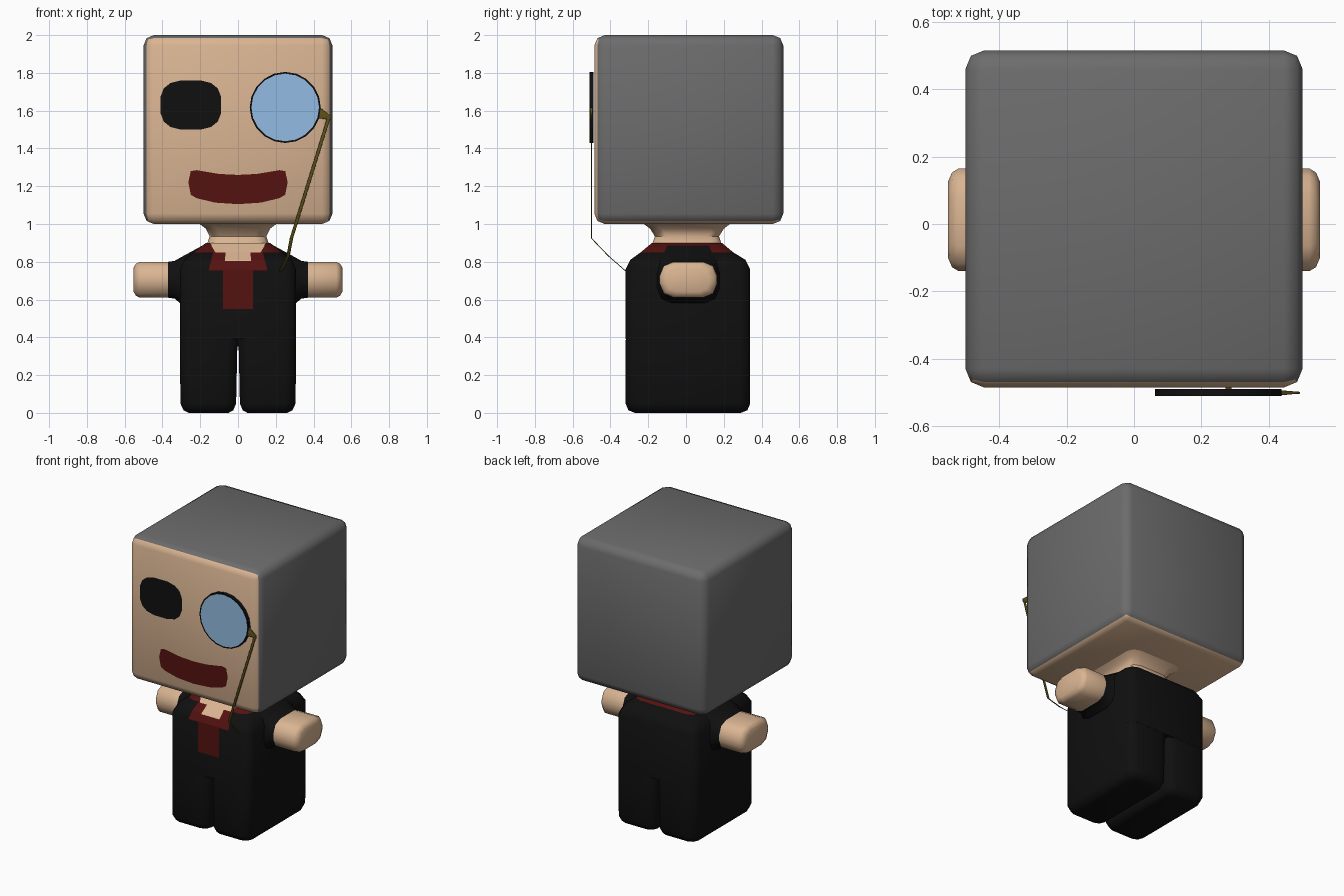
import bpy, bmesh, math
from mathutils import Vector, Matrix

if "Cube" in bpy.data.objects:
    bpy.data.objects.remove(bpy.data.objects["Cube"])


def material(name, *rgb):
    m = bpy.data.materials.new(name)
    m.diffuse_color = (*rgb, 1)
    m.use_nodes = True
    m.node_tree.nodes["Principled BSDF"].inputs["Base Color"].default_value = m.diffuse_color
    return m


SKIN = material("skin", 0.70, 0.46, 0.29)
HAIR = material("hair_grey", 0.15, 0.15, 0.15)
BLACK = material("black", 0.005, 0.005, 0.005)
RED = material("dark_red", 0.09, 0.006, 0.005)
LENS = material("lens_blue", 0.29, 0.50, 0.76)
GOLD = material("old_gold", 0.12, 0.09, 0.012)


def finish(name, bm, *mats, smooth=True):
    me = bpy.data.meshes.new(name)
    bm.to_mesh(me)
    bm.free()
    ob = bpy.data.objects.new(name, me)
    bpy.context.collection.objects.link(ob)
    for m in mats:
        me.materials.append(m)
    if smooth:
        bpy.ops.object.select_all(action='DESELECT')
        ob.select_set(True)
        bpy.context.view_layer.objects.active = ob
        bpy.ops.object.shade_smooth_by_angle(angle=math.radians(50))
    return ob


def rounded_rect(u0, u1, v0, v1, r, n=3):
    pts = []
    for k, (cu, cv) in enumerate([(u1 - r, v1 - r), (u0 + r, v1 - r), (u0 + r, v0 + r), (u1 - r, v0 + r)]):
        for i in range(n):
            a = math.pi / 2 * (k + i / (n - 1))
            pts.append((cu + r * math.cos(a), cv + r * math.sin(a)))
    return pts


def loft(name, sections, mat, axis='z', side=1):
    """Skin rounded rectangles (t, u0, u1, v0, v1, radius) stacked along z or x."""
    bm = bmesh.new()
    rings = []
    for t, *s in sections:
        ring = rounded_rect(*s)
        co = [(u * side, v, t) if axis == 'z' else (t * side, u, v) for u, v in ring]
        rings.append([bm.verts.new(c) for c in co])
    for a, b in zip(rings, rings[1:]):
        for i in range(len(a)):
            j = (i + 1) % len(a)
            bm.faces.new((a[i], a[j], b[j], b[i]))
    bm.faces.new(rings[0])
    bm.faces.new(rings[-1])
    bmesh.ops.recalc_face_normals(bm, faces=bm.faces)
    return finish(name, bm, mat)


def decal(name, pts, mats, y, border=0, cuts=()):
    """Flat patch facing the front; y is a depth or a function of height."""
    bm = bmesh.new()
    f = bm.faces.new([bm.verts.new((x, 0, z)) for x, z in pts])
    f.normal_update()
    if f.normal.y > 0:
        f.normal_flip()
    if border:
        bmesh.ops.inset_region(bm, faces=[f], thickness=border, use_even_offset=True)
        f.material_index = 1
    for z in cuts:
        bmesh.ops.bisect_plane(bm, geom=bm.verts[:] + bm.edges[:] + bm.faces[:],
                               plane_co=(0, 0, z), plane_no=(0, 0, 1))
    for v in bm.verts:
        v.co.y = y(v.co.z) if callable(y) else y
    return finish(name, bm, *mats, smooth=False)


def mirrored(half):
    return half + [(-x, z) for x, z in reversed(half) if x]


# Head: rounded cube, skin on face and underside, grey hair elsewhere
bm = bmesh.new()
bmesh.ops.create_cube(bm, size=1, matrix=Matrix.Translation((0, 0.015, 1.5)))
bmesh.ops.bevel(bm, geom=bm.edges[:], offset=0.055, segments=2, profile=0.5, affect='EDGES')
bm.normal_update()
for f in bm.faces:
    f.material_index = 0 if f.normal.y < -0.65 or f.normal.z < -0.65 else 1
finish("head", bm, SKIN, HAIR)

# Neck flaring into the head
loft("neck", [(0.89, -0.165, 0.165, -0.18, 0.19, 0.06), (0.935, -0.15, 0.15, -0.165, 0.175, 0.06),
              (0.975, -0.17, 0.17, -0.19, 0.20, 0.06), (1.005, -0.21, 0.21, -0.23, 0.24, 0.06)], SKIN)

# Collar, torso and legs
loft("collar", [(0.85, -0.235, 0.235, -0.24, 0.25, 0.06), (0.90, -0.17, 0.17, -0.18, 0.19, 0.05)], RED)
torso = [(0.39, -0.307, 0.307, -0.32, 0.34, 0.055), (0.76, -0.307, 0.307, -0.32, 0.34, 0.055),
         (0.81, -0.285, 0.285, -0.295, 0.315, 0.06), (0.85, -0.235, 0.235, -0.24, 0.25, 0.06)]
loft("torso", torso, BLACK)
for side, tag in ((1, "right"), (-1, "left")):
    loft("leg_" + tag, [(0, 0.05, 0.26, -0.27, 0.29, 0.04), (0.014, 0.025, 0.288, -0.305, 0.325, 0.05),
                        (0.05, 0.01, 0.305, -0.32, 0.34, 0.055), (0.33, 0.004, 0.307, -0.32, 0.34, 0.055),
                        (0.44, -0.01, 0.307, -0.318, 0.338, 0.055)], BLACK, 'z', side)
    # Sleeve and bare hand
    loft("sleeve_" + tag, [(0.19, -0.19, 0.21, 0.56, 0.885, 0.09), (0.30, -0.155, 0.18, 0.575, 0.825, 0.08),
                           (0.335, -0.142, 0.167, 0.605, 0.805, 0.075),
                           (0.37, -0.14, 0.165, 0.61, 0.80, 0.075)], BLACK, 'x', side)
    loft("hand_" + tag, [(0.37, -0.14, 0.165, 0.61, 0.80, 0.075), (0.52, -0.14, 0.165, 0.61, 0.80, 0.075),
                         (0.54, -0.128, 0.153, 0.62, 0.79, 0.07), (0.552, -0.10, 0.125, 0.64, 0.77, 0.055)],
         SKIN, 'x', side)


# Shirt-front patches draped over the chest slope
def chest_y(z):
    prof = [(0, -0.32), (0.76, -0.32), (0.81, -0.295), (0.85, -0.24), (0.90, -0.18), (1, -0.18)]
    for (z0, y0), (z1, y1) in zip(prof, prof[1:]):
        if z <= z1:
            return y0 + (y1 - y0) * (z - z0) / (z1 - z0) - 0.003


CUTS = (0.76, 0.81, 0.85)
decal("tie", mirrored([(-0.08, 0.55), (-0.08, 0.755), (-0.155, 0.755), (-0.13, 0.855)]), [RED], chest_y, cuts=CUTS)
decal("open_neck", mirrored([(-0.07, 0.805), (-0.065, 0.85), (-0.12, 0.85), (-0.15, 0.90)]), [SKIN],
      lambda z: chest_y(z) - 0.003, cuts=CUTS)


# Eye and mouth on the face
def power(c, p=0.7):
    return math.copysign(abs(c) ** p, c)


ang = [math.tau * (i + 0.5) / 16 for i in range(16)]
decal("eye", [(-0.25 + 0.163 * power(math.cos(a)), 1.63 + 0.132 * power(math.sin(a))) for a in ang],
      [BLACK], -0.488)
half_mouth = [(0, 1.26), (-0.10, 1.265), (-0.22, 1.285), (-0.25, 1.28), (-0.263, 1.22),
              (-0.25, 1.155), (-0.22, 1.137), (-0.12, 1.113), (0, 1.105)]
decal("mouth", mirrored(half_mouth)[:-1] if half_mouth[0][0] else mirrored(half_mouth),
      [BLACK, RED], -0.488, border=0.013)

# Monocle: black rim with a blue lens
bm = bmesh.new()
place = Matrix.Translation((0.25, -0.50, 1.617)) @ Matrix.Rotation(math.pi / 2, 4, 'X')
bmesh.ops.create_cone(bm, cap_ends=True, segments=20, radius1=0.188, radius2=0.188, depth=0.022, matrix=place)
caps = [f for f in bm.faces if len(f.verts) > 4]
bmesh.ops.inset_individual(bm, faces=caps, thickness=0.009)
for f in caps:
    f.material_index = 1
finish("monocle", bm, BLACK, LENS)

# Clasp and chain down to the chest
loft("monocle_clasp", [(0.43, -0.509, -0.493, 1.56, 1.62, 0.002), (0.492, -0.503, -0.498, 1.55, 1.572, 0.002)],
     GOLD, 'x')
path = [(0.483, -0.501, 1.57), (0.283, -0.501, 0.925), (0.265, -0.41, 0.83), (0.225, -0.318, 0.75)]
loft("chain", [(z, x - 0.009, x + 0.009, y - 0.003, y + 0.003, 0.002) for x, y, z in path], GOLD)
